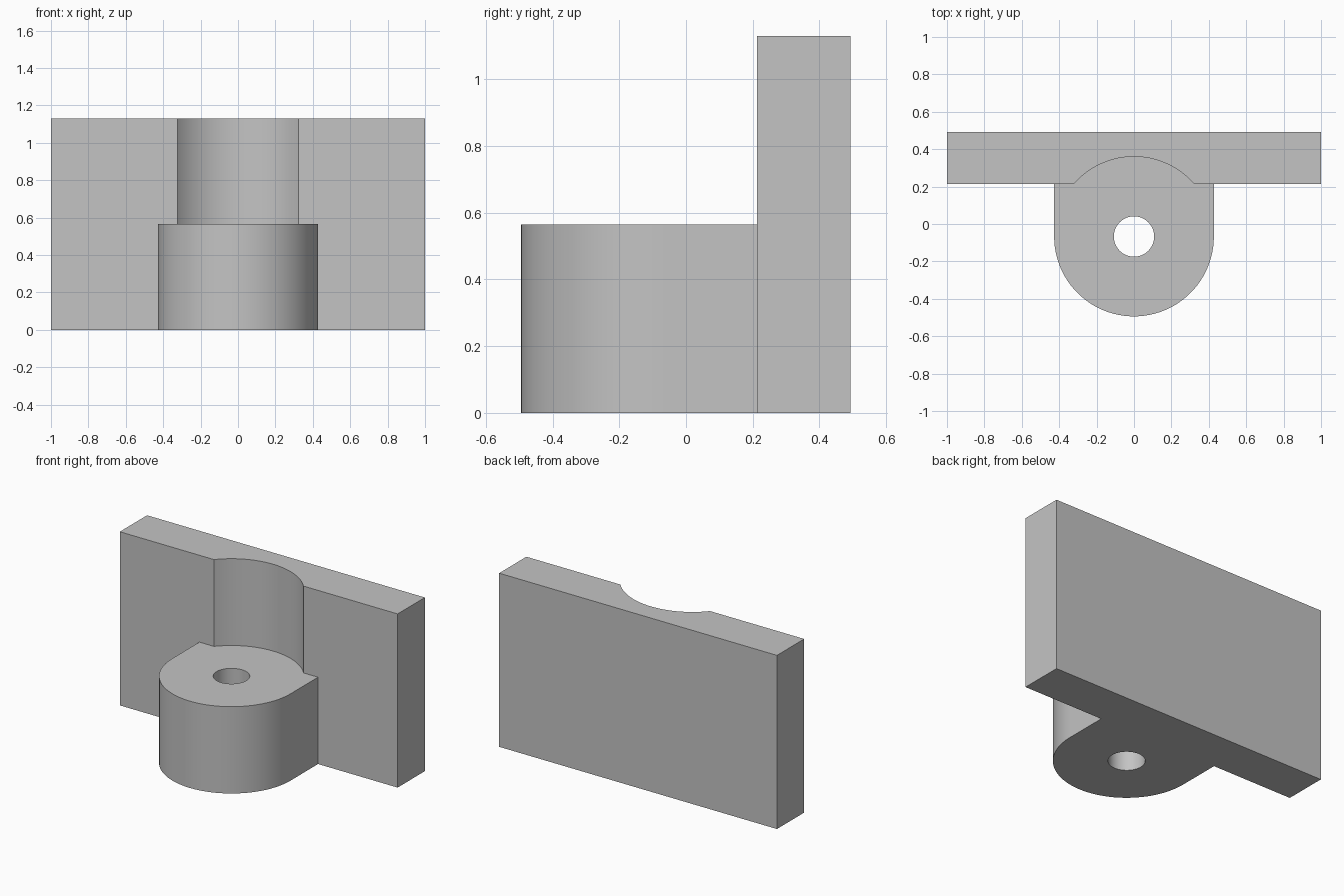
import bpy
import bmesh
from math import cos, sin, pi, radians

default = bpy.data.objects.get("Cube")
if default:
    bpy.data.objects.remove(default, do_unlink=True)

# Main dimensions
HEIGHT, STEP = 1.13, 0.565
PLATE_FRONT, PLATE_BACK = 0.213, 0.493
AXIS_Y, BOSS_R, HOLE_R = -0.067, 0.427, 0.108

grey = bpy.data.materials.new("plain grey")
grey.use_nodes = True
colour = (0.55, 0.55, 0.55, 1)
grey.diffuse_color = colour
grey.node_tree.nodes["Principled BSDF"].inputs["Base Color"].default_value = colour


def arc(radius, start, end, steps):
    return [(radius * cos(start + (end - start) * i / steps),
             AXIS_Y + radius * sin(start + (end - start) * i / steps))
            for i in range(steps + 1)]


def prism(name, outline, bottom, top):
    """Extrude a closed xy outline between two heights."""
    bm = bmesh.new()
    base = bm.faces.new([bm.verts.new((x, y, bottom)) for x, y in outline])
    side = bmesh.ops.extrude_face_region(bm, geom=[base])
    verts = [v for v in side["geom"] if isinstance(v, bmesh.types.BMVert)]
    bmesh.ops.translate(bm, verts=verts, vec=(0, 0, top - bottom))
    bmesh.ops.recalc_face_normals(bm, faces=bm.faces)
    mesh = bpy.data.meshes.new(name)
    bm.to_mesh(mesh)
    bm.free()
    mesh.materials.append(grey)
    obj = bpy.data.objects.new(name, mesh)
    bpy.context.collection.objects.link(obj)
    return obj


def combine(target, other, operation):
    """Apply a boolean and remove the helper."""
    mod = target.modifiers.new(operation, "BOOLEAN")
    mod.operation, mod.object, mod.solver = operation, other, "EXACT"
    bpy.context.view_layer.objects.active = target
    bpy.ops.object.modifier_apply(modifier=mod.name)
    bpy.data.objects.remove(other, do_unlink=True)


# Upright back plate
bracket = prism("bracket", [(-1, PLATE_FRONT), (1, PLATE_FRONT),
                            (1, PLATE_BACK), (-1, PLATE_BACK)], 0, HEIGHT)

# Rounded boss running into the plate
boss_outline = arc(BOSS_R, pi, 2 * pi, 48) + [(BOSS_R, 0.4), (-BOSS_R, 0.4)]
combine(bracket, prism("boss", boss_outline, 0, STEP), "UNION")

# Round recess in the plate above the boss, and the through hole
recess = prism("recess", arc(BOSS_R, 0, 2 * pi, 96)[:-1], STEP, HEIGHT + 0.2)
combine(bracket, recess, "DIFFERENCE")
hole = prism("hole", arc(HOLE_R, 0, 2 * pi, 48)[:-1], -0.2, HEIGHT)
combine(bracket, hole, "DIFFERENCE")

# Smooth curved walls with sharp edges
bpy.ops.object.select_all(action="DESELECT")
bracket.select_set(True)
bpy.context.view_layer.objects.active = bracket
bpy.ops.object.shade_smooth_by_angle(angle=radians(30))
